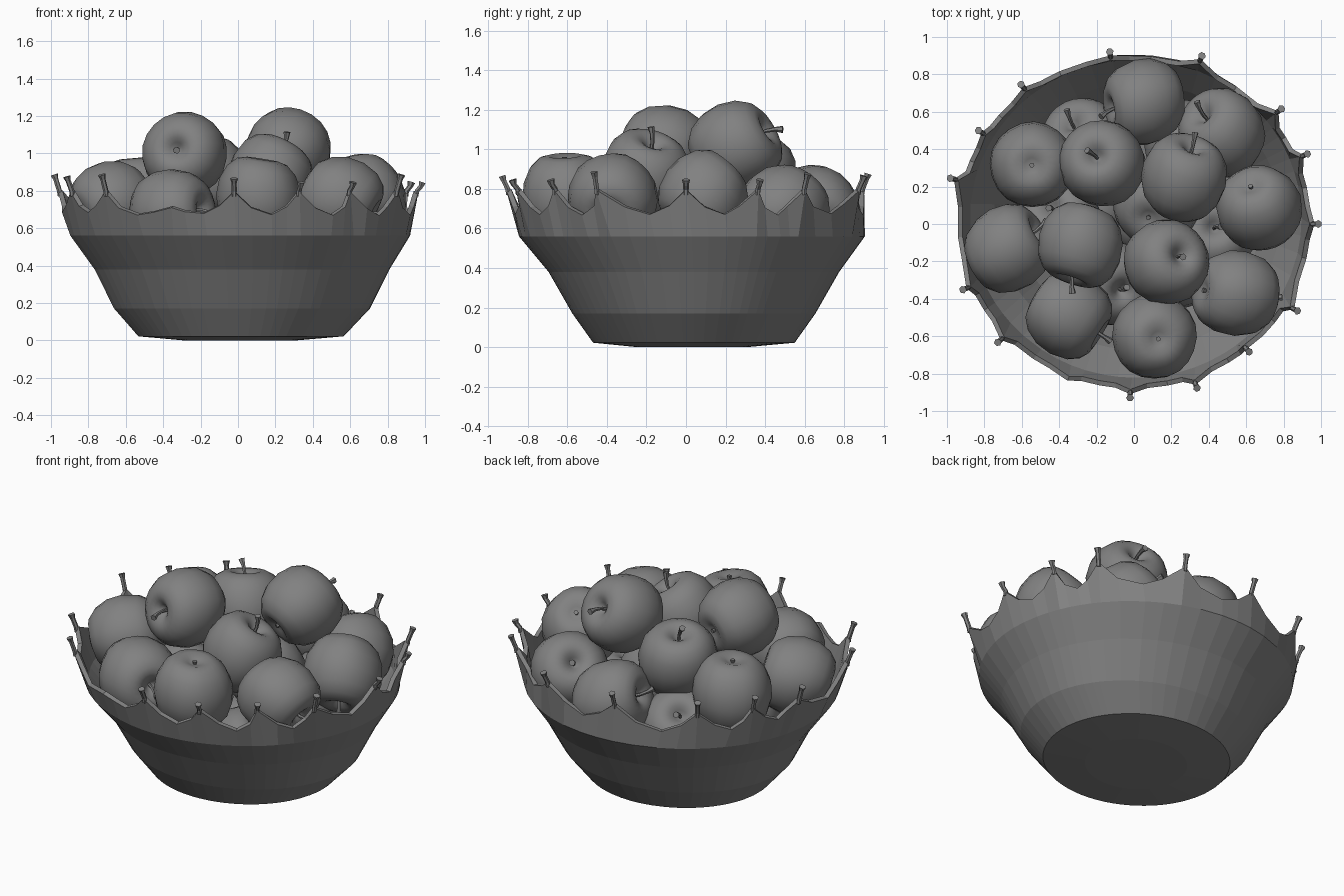
import bpy, bmesh, random
from math import sin, cos, pi, radians
from mathutils import Vector, Matrix

if "Cube" in bpy.data.objects:
    bpy.data.objects.remove(bpy.data.objects["Cube"])

random.seed(4)
grey = bpy.data.materials.new("dark_grey")
grey.diffuse_color = (.22, .22, .22, 1)
grey.use_nodes = True
grey.node_tree.nodes["Principled BSDF"].inputs["Base Color"].default_value = grey.diffuse_color


def make_object(name, bm, smooth=False):
    mesh = bpy.data.meshes.new(name)
    bm.to_mesh(mesh)
    bm.free()
    mesh.materials.append(grey)
    ob = bpy.data.objects.new(name, mesh)
    bpy.context.collection.objects.link(ob)
    if smooth:
        bpy.ops.object.select_all(action='DESELECT')
        bpy.context.view_layer.objects.active = ob
        ob.select_set(True)
        bpy.ops.object.shade_smooth_by_angle(angle=radians(50))
    return ob


def tube(bm, path, radii, sides=6):
    """Capped tube through the path points."""
    rings = []
    for i, p in enumerate(path):
        d = Vector(path[min(i + 1, len(path) - 1)]) - Vector(path[max(i - 1, 0)])
        q = d.to_track_quat('Z', 'Y')
        rings.append([bm.verts.new(Vector(p) + q @ Vector((radii[i] * cos(2 * pi * k / sides),
                      radii[i] * sin(2 * pi * k / sides), 0))) for k in range(sides)])
    for a, b in zip(rings, rings[1:]):
        for k in range(sides):
            n = (k + 1) % sides
            bm.faces.new((a[k], a[n], b[n], b[k]))
    bm.faces.new(rings[0][::-1])
    bm.faces.new(rings[-1])


# Bowl: uneven oval levels, rim drawn up into irregular points
# each point: angle, tip radius, tip height
points = [(0, .985, .84), (22, 1.0, .84), (38, 1.0, .87), (68, .97, .86), (98, .93, .87),
          (129, .96, .87), (149, .97, .87), (166, 1.012, .88), (201, .98, .87), (221, .965, .88),
          (247, .93, .71), (268.7, .93, .86), (291, .94, .84), (312, .92, .84), (332, .99, .88)]
levels = [(0, .01, .03, .3, .28), (.022, .015, .04, .55, .51), (.17, .02, .04, .685, .615),
          (.38, .02, .04, .79, .735), (.56, .01, .03, .91, .875)]

columns = []            # angle, rim radius (None = oval rim), rim height
for i, (a, r, h) in enumerate(points):
    nxt = points[(i + 1) % len(points)]
    b = nxt[0] + (360 if nxt[0] <= a else 0)
    low = .665 + random.uniform(0, .025)
    peak, peak2 = min(h, .795), min(nxt[2], .795)
    columns.append((a, r - .02, peak))
    columns.append((a + (b - a) * .25, None, low + (peak - low) * .3))
    columns.append((a + (b - a) * .55, None, low))
    columns.append((a + (b - a) * .78, None, low + (peak2 - low) * .35))

bm = bmesh.new()
rings = []
for z, cx, cy, rx, ry in levels:
    rings.append([bm.verts.new((cx + rx * cos(radians(a)), cy + ry * sin(radians(a)), z))
                  for a, _, _ in columns])
rim = []
for a, r, h in columns:
    c, s = cos(radians(a)), sin(radians(a))
    rim.append(bm.verts.new((r * c, r * s, h) if r else (.945 * c, .01 + .89 * s, h)))
rings.append(rim)
n = len(columns)
for lo, hi in zip(rings, rings[1:]):
    for k in range(n):
        m = (k + 1) % n
        bm.faces.new((lo[k], lo[m], hi[m], hi[k]))
bm.faces.new(rings[0][::-1])
bowl = make_object("bowl", bm)
solid = bowl.modifiers.new("thickness", 'SOLIDIFY')
solid.thickness = .026
solid.offset = -1

# Small flared knobs on the rim points
bm = bmesh.new()
for a, r, h in points:
    if h < .75:
        continue
    c, s = cos(radians(a)), sin(radians(a))
    tube(bm, [((r - .032) * c, (r - .032) * s, .77), ((r - .028) * c, (r - .028) * s, .80),
              ((r - .008) * c, (r - .008) * s, h - .018), (r * c, r * s, h + .006)],
         [.013, .014, .014, .021])
make_object("rim_knobs", bm)

# Apple: lobed turned body with a stem hollow, plus stem and blossom end
profile = [(.016, .142), (.035, .163), (.06, .183), (.09, .194), (.125, .19), (.168, .166),
           (.208, .11), (.229, .02), (.22, -.07), (.185, -.145), (.135, -.192), (.085, -.205),
           (.04, -.19)]
SEG = 20


def apple(index, pos, axis, spin):
    bm = bmesh.new()
    rows = []
    for r, z in profile:
        row = []
        for k in range(SEG):
            t = 2 * pi * k / SEG
            lobe = 1 + .018 * cos(5 * t) * (1 - z / .2) / 2 + .02 * cos(t + 1)
            row.append(bm.verts.new((r * lobe * cos(t), r * lobe * sin(t), z + .014 * cos(t) * r / .23)))
        rows.append(row)
    for a, b in zip(rows, rows[1:]):
        for k in range(SEG):
            m = (k + 1) % SEG
            bm.faces.new((a[m], a[k], b[k], b[m]))
    for row, z, flip in ((rows[0], .135, False), (rows[-1], -.175, True)):
        v = bm.verts.new((0, 0, z))
        for k in range(SEG):
            f = (v, row[k], row[(k + 1) % SEG])
            bm.faces.new(f[::-1] if flip else f)
    tube(bm, [(0, 0, .13), (.004, 0, .18), (.018, 0, .225), (.036, 0, .258)],
         [.009, .010, .012, .019])
    tube(bm, [(0, 0, -.17), (0, 0, -.197)], [.008, .014])
    q = Vector(axis).to_track_quat('Z', 'Y').to_matrix().to_4x4()
    bm.transform(Matrix.Translation(pos) @ q @ Matrix.Rotation(spin, 4, 'Z'))
    make_object("apple_%02d" % index, bm, True)


apples = [  # centre, stem direction
    ((-.54, .32, .77), (.03, .03, -1)), ((-.17, .32, .88), (-.2, .25, 1)),
    ((.265, .25, 1.02), (.25, .8, .4)), ((.672, .085, .76), (.25, -.6, -.75)),
    ((.545, -.375, .755), (.85, -.1, -.4)), ((.175, -.205, .87), (.4, .2, .85)),
    ((.11, -.605, .765), (-.1, .05, -1)), ((-.345, -.485, .69), (.8, -.5, .05)),
    ((-.675, -.13, .735), (.5, .3, .15)), ((-.285, -.115, 1.0), (-.25, -.9, .15)),
    ((.05, .655, .69), (-.9, -.2, .3)), ((.465, .485, .69), (-.5, .5, .6)),
    # lower layers
    ((-.27, .43, .52), (-.3, .5, .6)), ((.12, .1, .62), (.2, .3, -.8)),
    ((-.40, .03, .47), (-.2, .3, .8)), ((.42, -.05, .45), (.05, .2, 1)),
    ((-.12, -.32, .45), (.3, -.2, .9)), ((.28, .42, .42), (.2, .6, .5)),
    ((.05, .05, .26), (0, .2, 1)), ((.22, -.22, .30), (.5, 0, .8)), ((-.20, .1, .27), (-.5, 0, .8)),
]
for i, (p, d) in enumerate(apples, 1):
    apple(i, p, d, random.uniform(0, 2 * pi))
